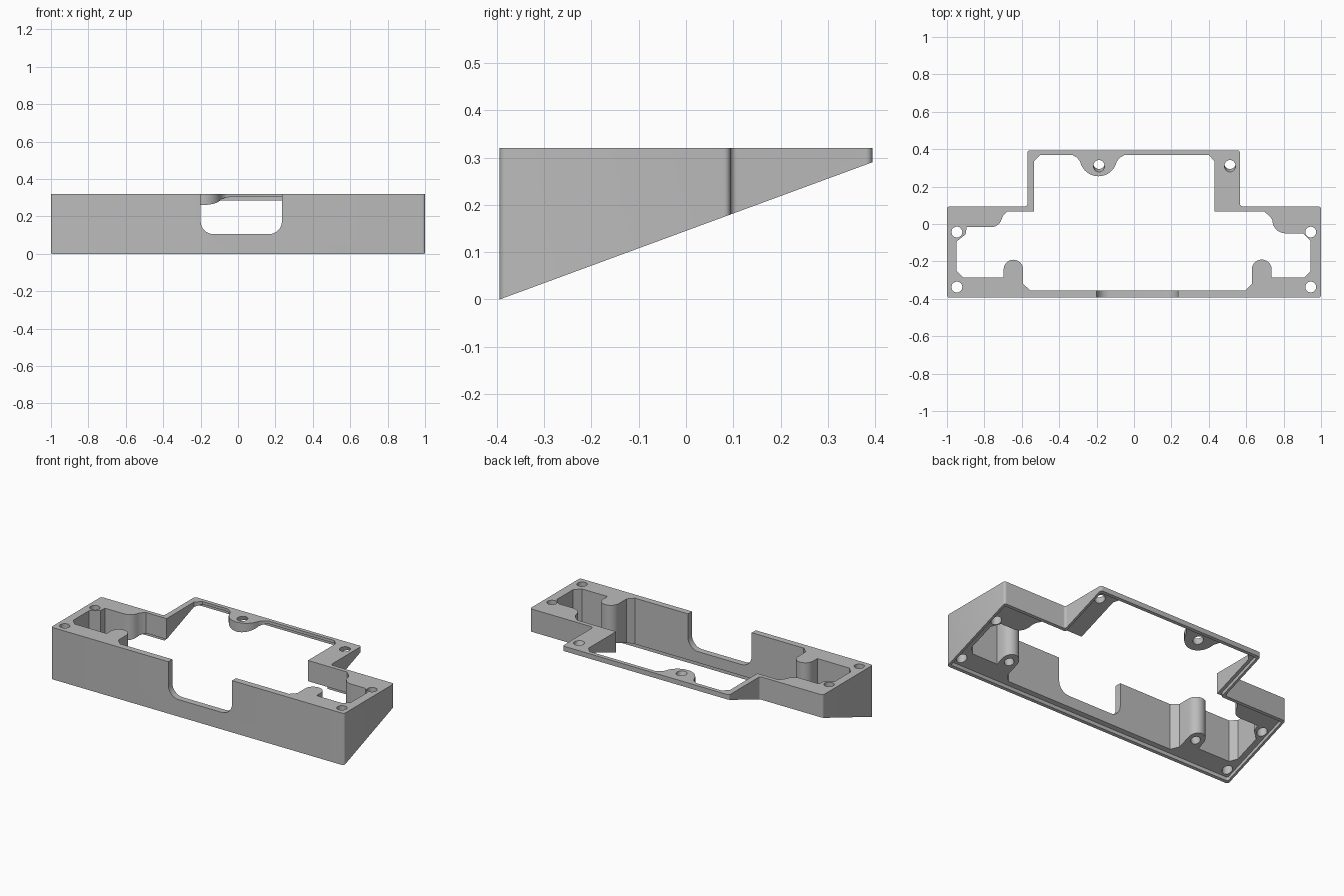
import bpy, bmesh, math
from math import sin, cos, radians, atan
from mathutils import Vector

if "Cube" in bpy.data.objects:
    bpy.data.objects.remove(bpy.data.objects["Cube"])

TOP = 0.32
SLOPE = 0.368
TILT = atan(SLOPE)

grey = bpy.data.materials.new("plain grey")
grey.diffuse_color = (0.5, 0.5, 0.5, 1)
grey.use_nodes = True
grey.node_tree.nodes["Principled BSDF"].inputs["Base Color"].default_value = grey.diffuse_color


def slope_z(y, lift=0.0):
    """Height of the slanted underside at depth y."""
    return max(0.0, SLOPE * (y + 0.394)) + lift


def arc(cx, cy, r, a0, a1, n=12):
    return [(cx + r * cos(radians(a0 + (a1 - a0) * i / n)),
             cy + r * sin(radians(a0 + (a1 - a0) * i / n))) for i in range(n + 1)]


def fillet(pts, r, n=5):
    """Round every right-angled corner of a closed outline."""
    out = []
    for i, p in enumerate(pts):
        p = Vector(p)
        u = (Vector(pts[i - 1]) - p).normalized()
        v = (Vector(pts[(i + 1) % len(pts)]) - p).normalized()
        c = p + (u + v) * r
        for k in range(n + 1):
            t = k / n * math.pi / 2
            out.append(tuple(c - v * r * cos(t) - u * r * sin(t)))
    return out


def prism(name, pts, low, high):
    """Extrude an xy outline; low and high give z from y."""
    bm = bmesh.new()
    a = [bm.verts.new((x, y, low(y))) for x, y in pts]
    b = [bm.verts.new((x, y, high(y))) for x, y in pts]
    bm.faces.new(a[::-1])
    bm.faces.new(b)
    for i in range(len(pts)):
        j = (i + 1) % len(pts)
        bm.faces.new((a[i], a[j], b[j], b[i]))
    bmesh.ops.recalc_face_normals(bm, faces=bm.faces)
    me = bpy.data.meshes.new(name)
    bm.to_mesh(me)
    bm.free()
    me.materials.append(grey)
    ob = bpy.data.objects.new(name, me)
    bpy.context.collection.objects.link(ob)
    return ob


def cut(body, cutter):
    bpy.context.view_layer.objects.active = body
    mod = body.modifiers.new("cut", 'BOOLEAN')
    mod.operation = 'DIFFERENCE'
    mod.solver = 'EXACT'
    mod.object = cutter
    bpy.ops.object.modifier_apply(modifier=mod.name)
    bpy.data.objects.remove(cutter, do_unlink=True)


def drill(body, x, y, z, r, length, tilt=0.0):
    bpy.ops.mesh.primitive_cylinder_add(vertices=24, radius=r, depth=length,
                                        location=(x, y, z), rotation=(tilt, 0, 0))
    ob = bpy.context.object
    ob.data.materials.append(grey)
    cut(body, ob)


def outline(d):
    """Stepped outer outline, moved inwards by d."""
    return [(-1 + d, -0.394 + d), (1 - d, -0.394 + d), (1 - d, 0.094 - d),
            (0.567 - d, 0.094 - d), (0.567 - d, 0.394 - d), (-0.57 + d, 0.394 - d),
            (-0.57 + d, 0.094 - d), (-1 + d, 0.094 - d)]


# Wedge-shaped frame body
frame = prism("wedge_frame", fillet(outline(0), 0.014), slope_z, lambda y: TOP)

# Inner opening with screw pillars and rear boss left standing
inner = [(-.95, -.25), (-.915, -.285), (-.697, -.285)]
inner += arc(-.645, -.243, .052, 180, 0)
inner += [(-.593, -.32), (-.555, -.355), (.597, -.355), (.63, -.32)]
inner += arc(.683, -.243, .053, 180, 0)
inner += [(.736, -.285), (.91, -.285), (.945, -.25), (.945, -.09), (.905, -.05)]
inner += arc(.81, .02, .07, 270, 180, 8)
inner += [(.73, .037), (.695, .068), (.43, .068), (.43, .335), (.40, .369),
          (-.05, .369), (-.075, .355)]
inner += arc(-.19, .355, .1, -12, -168, 16)
inner += [(-.305, .355), (-.33, .369), (-.50, .369), (-.535, .335),
          (-.535, .068), (-.675, .068), (-.70, .045)]
inner += arc(-.765, .043, .06, -15, -90, 6)
inner += [(-.895, -.017), (-.9, -.055), (-.95, -.095)]
cut(frame, prism("opening_cutter", inner, lambda y: -0.5, lambda y: 0.8))

# Shallow seat for a cover plate along the slanted underside
cut(frame, prism("seat_cutter", fillet(outline(0.015), 0.008),
                 lambda y: -0.5, lambda y: slope_z(y, 0.022)))

# Rounded notch in the front wall, open at the top
notch = [(-.2, .6)] + arc(-.13, .175, .07, 180, 270, 8)
notch += arc(.165, .175, .07, 270, 360, 8) + [(.235, .6)]
notch_cutter = prism("notch_cutter", notch, lambda y: -0.06, lambda y: 0.06)
notch_cutter.rotation_euler = (math.pi / 2, 0, 0)
notch_cutter.location = (0, -0.39, 0)
bpy.context.view_layer.update()
cut(frame, notch_cutter)

# Corner screw holes
for x in (-.947, .945):
    for y in (-.043, -.337):
        drill(frame, x, y, 0.2, 0.029, 1.0)

# Rear screw holes, square to the underside
for x in (-.187, .513):
    drill(frame, x, .31, TOP, 0.03, 0.4, TILT)

# Blind holes in the pillars, drilled from below
for x in (-.645, .683):
    drill(frame, x, -.238, slope_z(-.238), 0.027, 0.3, TILT)

# Smooth curved walls, keep hard edges
bpy.ops.object.select_all(action='DESELECT')
frame.select_set(True)
bpy.context.view_layer.objects.active = frame
bpy.ops.object.shade_smooth_by_angle(angle=radians(30))
